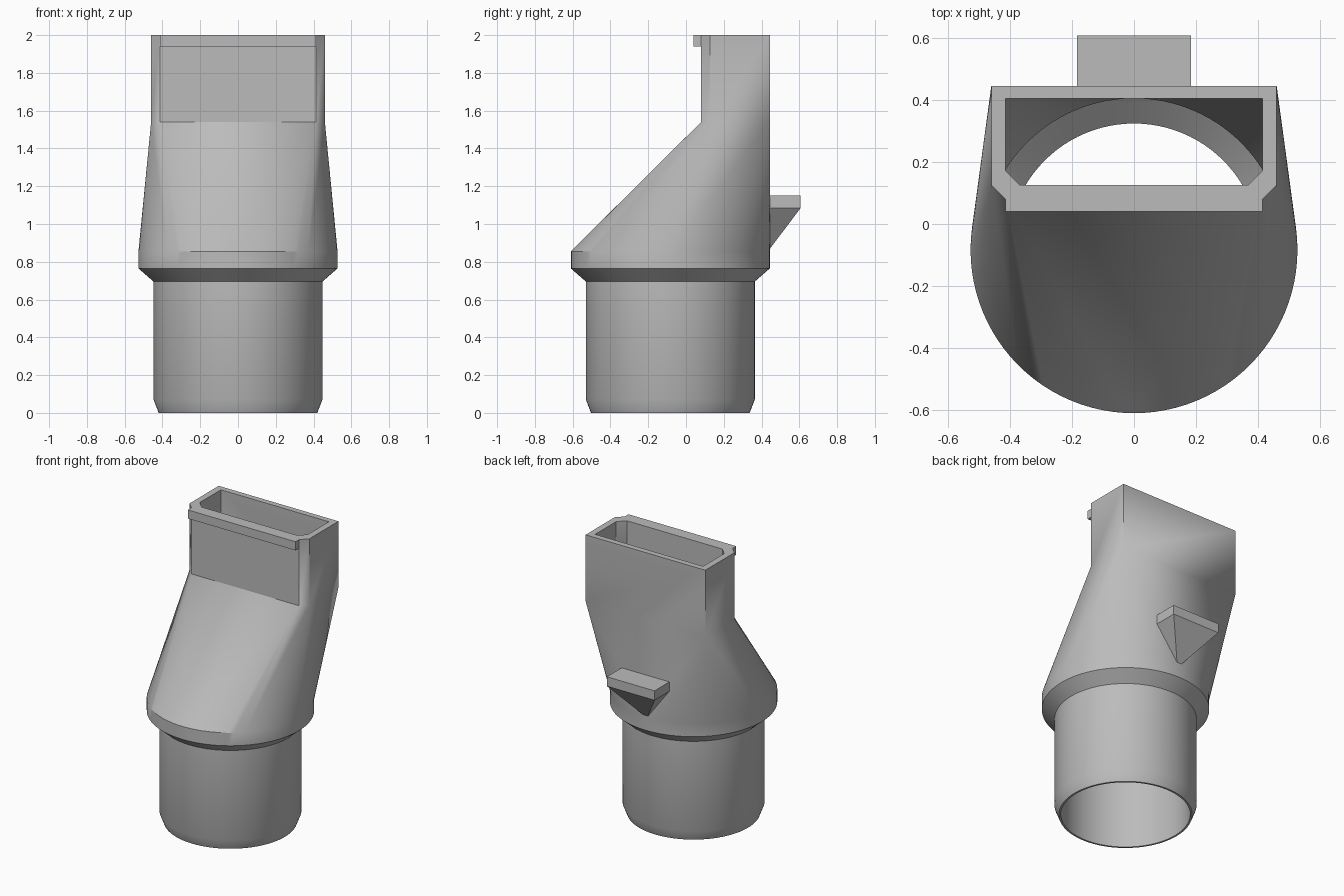
import bpy, bmesh, math

old = bpy.data.objects.get("Cube")
if old:
    bpy.data.objects.remove(old)

grey = bpy.data.materials.new("plain grey")
grey.use_nodes = True
colour = (0.5, 0.5, 0.5, 1)
grey.diffuse_color = colour
grey.node_tree.nodes["Principled BSDF"].inputs["Base Color"].default_value = colour

SEGMENTS = 96
AXIS_Y = -0.083


def finish(bm, name, smooth=False):
    bmesh.ops.recalc_face_normals(bm, faces=bm.faces)
    mesh = bpy.data.meshes.new(name)
    bm.to_mesh(mesh)
    bm.free()
    mesh.materials.append(grey)
    obj = bpy.data.objects.new(name, mesh)
    bpy.context.collection.objects.link(obj)
    if smooth:
        bpy.ops.object.select_all(action='DESELECT')
        obj.select_set(True)
        bpy.context.view_layer.objects.active = obj
        bpy.ops.object.shade_smooth_by_angle(angle=math.radians(30))
    return obj


def circle(bm, radius, z):
    steps = [2 * math.pi * i / SEGMENTS for i in range(SEGMENTS)]
    return [bm.verts.new((radius * math.cos(a), AXIS_Y + radius * math.sin(a), z)) for a in steps]


def spout(bm, half, front, back, cut, z):
    """Rectangle with its two front corners cut off."""
    right = [(half - cut, front), (half, front + cut), (half, back)]
    outline = right + [(-x, y) for x, y in reversed(right)]
    return [bm.verts.new((x, y, z)) for x, y in outline]


def join(bm, a, b):
    for i in range(len(a)):
        j = (i + 1) % len(a)
        bm.faces.new((a[i], a[j], b[j], b[i]))


def loft(bm, low, high):
    """Ruled transition from the round ring to the spout outline."""
    bmesh.ops.convex_hull(bm, input=low + high)
    ends = [set(low), set(high)]
    caps = [f for f in bm.faces if any(set(f.verts) <= e for e in ends)]
    bmesh.ops.delete(bm, geom=caps, context='FACES_ONLY')


def skin(bm, profile, outline):
    rings = [circle(bm, r, z) for r, z in profile]
    low = spout(bm, *outline, 1.54)
    high = spout(bm, *outline, 2.0)
    loft(bm, rings[-1], low)
    for a, b in zip(rings, rings[1:]):
        join(bm, a, b)
    join(bm, low, high)
    return rings[0], high


# Hollow adapter: pipe, flared collar, transition and rectangular spout
bm = bmesh.new()
outer = skin(bm, [(0.42, 0), (0.447, 0.07), (0.447, 0.695), (0.527, 0.765), (0.527, 0.855)],
             (0.46, 0.08, 0.445, 0.046))
inner = skin(bm, [(0.407, 0), (0.407, 0.695), (0.488, 0.765), (0.488, 0.855)],
             (0.415, 0.125, 0.405, 0.048))
join(bm, outer[0], inner[0])
join(bm, outer[1], inner[1])
finish(bm, "adapter_body", smooth=True)


def box(name, half, y0, y1, z0, z1):
    bm = bmesh.new()
    for x in (-half, half):
        for y in (y0, y1):
            for z in (z0, z1):
                bm.verts.new((x, y, z))
    bmesh.ops.convex_hull(bm, input=bm.verts[:])
    bmesh.ops.dissolve_limit(bm, angle_limit=0.01, verts=bm.verts[:], edges=bm.edges[:])
    return finish(bm, name)


# Lip along the front of the spout
box("front_lip", 0.414, 0.04, 0.08, 1.94, 2.0)

# Ledge on the back with its tapering support
box("back_ledge", 0.183, 0.425, 0.607, 1.085, 1.15)
bm = bmesh.new()
tip = bm.verts.new((0, 0.425, 0.843))
base = [bm.verts.new((x, y, 1.085)) for x, y in
        ((-0.183, 0.425), (0.183, 0.425), (0.183, 0.607), (-0.183, 0.607))]
for i in range(4):
    bm.faces.new((base[i], base[(i + 1) % 4], tip))
bm.faces.new(base)
finish(bm, "ledge_support")
